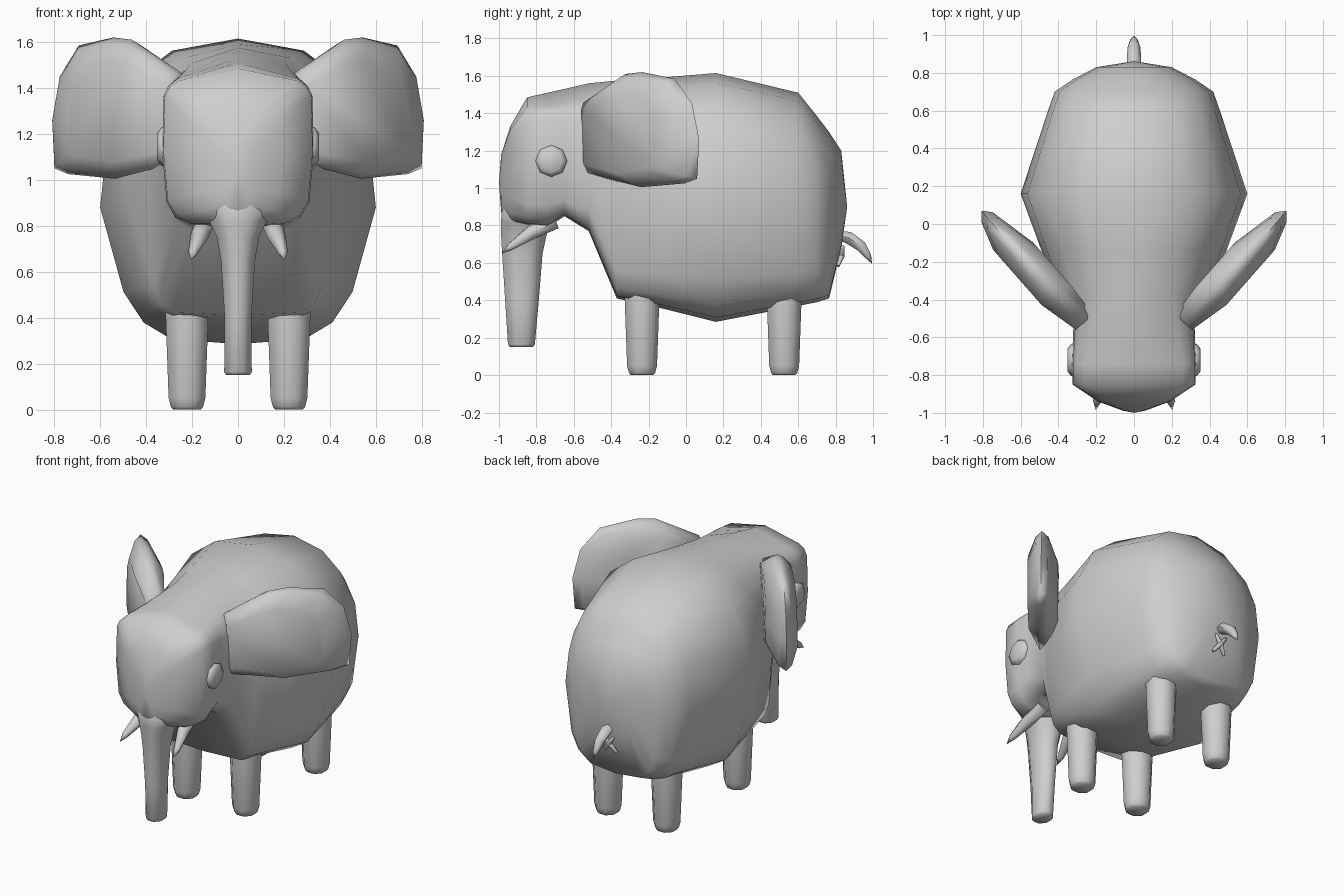
import bpy, bmesh, math
from mathutils import Vector

cube = bpy.data.objects.get("Cube")
if cube:
    bpy.data.objects.remove(cube, do_unlink=True)

grey = bpy.data.materials.new("plain grey")
grey.use_nodes = True
grey.diffuse_color = (0.62, 0.62, 0.62, 1)
grey.node_tree.nodes["Principled BSDF"].inputs["Base Color"].default_value = (0.62, 0.62, 0.62, 1)


def loft(name, rings, start=None, end=None, angle=60):
    """Skin a list of equal-length point rings; ends close on a pole or a flat cap."""
    bm = bmesh.new()
    loops = [[bm.verts.new(p) for p in r] for r in rings]
    n = len(loops[0])
    for a, b in zip(loops, loops[1:]):
        for i in range(n):
            j = (i + 1) % n
            bm.faces.new((a[i], a[j], b[j], b[i]))
    for loop, pole in ((loops[0], start), (loops[-1], end)):
        if pole is None:
            bm.faces.new(loop)
        else:
            v = bm.verts.new(pole)
            for i in range(n):
                bm.faces.new((loop[i], loop[(i + 1) % n], v))
    bmesh.ops.recalc_face_normals(bm, faces=bm.faces)
    mesh = bpy.data.meshes.new(name)
    bm.to_mesh(mesh)
    bm.free()
    mesh.materials.append(grey)
    obj = bpy.data.objects.new(name, mesh)
    bpy.context.collection.objects.link(obj)
    bpy.ops.object.select_all(action='DESELECT')
    obj.select_set(True)
    bpy.context.view_layer.objects.active = obj
    bpy.ops.object.shade_smooth_by_angle(angle=math.radians(angle))
    return obj


def spow(v, e):
    return math.copysign(abs(v) ** e, v)


def body_ring(y, w, top, bottom, mid, n_top, n_low, taper, roof, count=16):
    """Upright cross-section: rounded square with a roof slope above, tapering half below."""
    ring = []
    for i in range(count):
        a = 2 * math.pi * i / count
        n = n_top if math.cos(a) > 0 else n_low
        s, c = spow(math.sin(a), 2 / n), spow(math.cos(a), 2 / n)
        if c > 0:
            z = mid + c * (top - mid) - roof * abs(s) * c
        else:
            s *= 1 + taper * c
            z = mid + c * (mid - bottom)
        ring.append((w * s, y, z))
    return ring


def flat_ring(x, y, z, rx, ry, count=8):
    """Level ring with flat sides facing the axes."""
    k = 1 / math.cos(math.pi / count)
    return [(x + k * rx * math.cos(2 * math.pi * (i + .5) / count),
             y + k * ry * math.sin(2 * math.pi * (i + .5) / count), z) for i in range(count)]


def horn(name, path, radii, tip, count=6):
    """Tapering tube along a path, ending in a point."""
    pts = [Vector(p) for p in path]
    rings = []
    for i, p in enumerate(pts):
        d = (pts[min(i + 1, len(pts) - 1)] - pts[max(i - 1, 0)]).normalized()
        up = d.cross(Vector((1, 0, 0))).normalized()
        side = up.cross(d)
        rings.append([p + radii[i] * (math.cos(t) * side + math.sin(t) * up)
                      for t in (2 * math.pi * k / count for k in range(count))])
    return loft(name, rings, None, tip)


# Body and head: y, half width, top, bottom, widest height, squareness above and below, taper, roof
sections = [
    (-0.988, 0.06, 1.18, 0.87, 1.03, 2.5, 2.5, 0.0, 0.0),
    (-0.94, 0.19, 1.33, 0.81, 1.10, 3.5, 3, 0.1, 0.02),
    (-0.85, 0.325, 1.485, 0.80, 1.12, 8, 4.5, 0.04, 0.06),
    (-0.74, 0.33, 1.51, 0.79, 1.12, 8, 4.5, 0.04, 0.08),
    (-0.65, 0.325, 1.53, 0.85, 1.12, 7, 5, 0.04, 0.09),
    (-0.52, 0.32, 1.56, 0.77, 1.10, 5.5, 4.5, 0.04, 0.10),
    (-0.37, 0.395, 1.575, 0.41, 1.00, 3, 7, 0.06, 0.08),
    (-0.14, 0.49, 1.59, 0.36, 0.92, 2.7, 5, 0.15, 0.05),
    (0.16, 0.60, 1.615, 0.285, 0.88, 2.6, 4, 0.22, 0.02),
    (0.60, 0.455, 1.51, 0.37, 0.92, 2.6, 5, 0.14, 0.02),
    (0.70, 0.42, 1.385, 0.39, 0.90, 2.5, 4.5, 0.12, 0.02),
    (0.765, 0.325, 1.30, 0.41, 0.90, 2.4, 4, 0.08, 0.02),
    (0.83, 0.20, 1.20, 0.68, 0.92, 2.3, 2.3, 0.0, 0.0),
]
loft("body_and_head", [body_ring(*s) for s in sections], (0, -1.0, 1.03), (0, 0.862, 0.90))

# Trunk, flaring into the face: height, y centre, half width, half depth
trunk = [(0.15, -0.88, 0.052, 0.062), (0.165, -0.88, 0.06, 0.072), (0.40, -0.877, 0.058, 0.09),
         (0.65, -0.875, 0.074, 0.108), (0.75, -0.867, 0.092, 0.122), (0.82, -0.855, 0.125, 0.135),
         (0.87, -0.85, 0.15, 0.135), (0.96, -0.83, 0.10, 0.13)]
loft("trunk", [flat_ring(0, y, z, rx, ry) for z, y, rx, ry in trunk])

# Ear outline: distance out from the head, height
ear = [(-0.04, 1.075), (0.35, 1.005), (0.66, 1.025), (0.75, 1.05), (0.765, 1.26),
       (0.715, 1.45), (0.59, 1.585), (0.36, 1.62), (0.24, 1.61), (-0.04, 1.47)]


def ear_ring(side, depth, root_depth, reach, height):
    """Ear outline shrunk towards its root and pushed out from the ear's middle plane."""
    ring = []
    for u, z in ear:
        d = root_depth if u < 0 else depth
        u = max(u, 0) * reach + min(u, 0)
        z = 1.27 + (z - 1.27) * height
        ring.append((side * (0.3 + 0.66 * u + 0.75 * d), -0.5 + 0.75 * u - 0.66 * d, z))
    return ring


for side, label in ((1, "left"), (-1, "right")):
    # Ears
    loft(label + "_ear", [ear_ring(side, 0.095, 0.045, 0.74, 0.72), ear_ring(side, 0.045, 0.03, 0.94, 0.93),
                          ear_ring(side, 0.005, -0.01, 1, 1), ear_ring(side, -0.035, -0.055, 0.94, 0.93),
                          ear_ring(side, -0.09, -0.075, 0.6, 0.72)], angle=80)
    # Eyes
    eye = [(0.30, 0.085), (0.333, 0.085), (0.352, 0.06)]
    loft(label + "_eye", [[(side * x, -0.72 + r * math.cos(k * math.pi / 4),
                            1.145 + r * math.sin(k * math.pi / 4)) for k in range(8)]
                          for x, r in eye])
    # Tusks
    horn(label + "_tusk", [(side * 0.145, -0.70, 0.82), (side * 0.165, -0.83, 0.76),
                           (side * 0.195, -0.94, 0.685)], [0.045, 0.042, 0.022],
         (side * 0.203, -0.985, 0.652))
    # Legs
    for y, place in ((-0.235, "front"), (0.525, "back")):
        loft(f"{place}_{label}_leg", [flat_ring(side * 0.222, y, z, r, r) for z, r in
                                      ((0, 0.06), (0.012, 0.07), (0.05, 0.08), (0.41, 0.093), (0.44, 0.093))])

# Tail
horn("tail", [(0, 0.82, 0.745), (0, 0.87, 0.735), (0, 0.935, 0.69), (0, 0.975, 0.635)],
     [0.03, 0.038, 0.034, 0.02], (0, 0.995, 0.595))

# Small crossed tuft below the tail
for k, tilt in enumerate((0.7, -0.7)):
    dx, dz = 0.07 * math.sin(tilt), 0.075 * math.cos(tilt)
    horn(f"tail_tuft_{k + 1}", [(-dx, 0.812, 0.64 - dz), (0, 0.832, 0.64), (dx * .8, 0.838, 0.64 + dz * .8)],
         [0.009, 0.018, 0.010], (dx, 0.84, 0.64 + dz))
